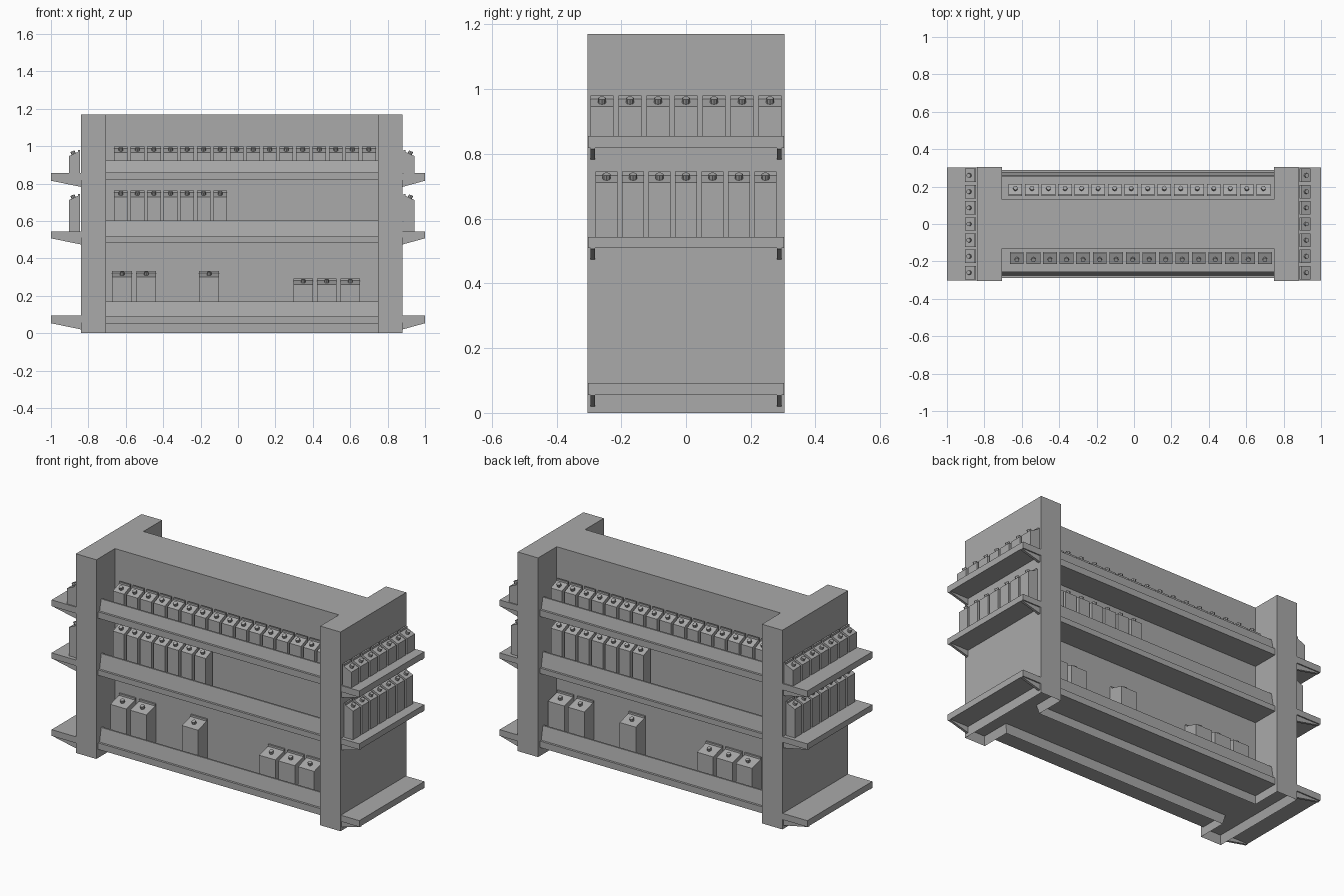
import bpy, bmesh, math
from mathutils import Matrix, Vector

if "Cube" in bpy.data.objects:
    bpy.data.objects.remove(bpy.data.objects["Cube"])

grey = bpy.data.materials.new("mid_grey")
grey.diffuse_color = (0.4, 0.4, 0.4, 1)
grey.use_nodes = True
grey.node_tree.nodes["Principled BSDF"].inputs["Base Color"].default_value = grey.diffuse_color
XL, XR, YW, YP, TOP = -0.84, 0.88, 0.132, 0.305, 1.17
CX = 0.033  # centre of the half-turn repeated on the back


def finish(name, bm):
    bmesh.ops.recalc_face_normals(bm, faces=bm.faces[:])
    me = bpy.data.meshes.new(name)
    bm.to_mesh(me)
    bm.free()
    ob = bpy.data.objects.new(name, me)
    me.materials.append(grey)
    bpy.context.collection.objects.link(ob)
    return ob


def prism(bm, pts, vec):
    """Extrude a closed 3D outline along vec."""
    f = bm.faces.new([bm.verts.new(p) for p in pts])
    r = bmesh.ops.extrude_face_region(bm, geom=[f], use_keep_orig=True)
    bmesh.ops.translate(bm, vec=vec, verts=[v for v in r["geom"] if isinstance(v, bmesh.types.BMVert)])


def profile(bm, yz, x0, x1):
    prism(bm, [(x0, y, z) for y, z in yz], (x1 - x0, 0, 0))


def carton(bm, x, z0, z1, w, front, depth, m):
    """Carton facing -y: sloped top, rear ridge and round cap; m places it."""
    part = bmesh.new()
    back, slope_lo, slope_hi = front + depth, z1 - 0.033, z1 - 0.011
    ridge = back - 0.01
    profile(part, [(front, z0), (back, z0), (back, z1), (ridge, z1), (ridge, slope_hi), (front, slope_lo)],
            x - w / 2, x + w / 2)
    normal = Vector((0, slope_lo - slope_hi, ridge - front)).normalized()
    mid = Vector((x, (front + ridge) / 2, (slope_lo + slope_hi) / 2)) + normal * 0.007
    rot = Vector((0, 0, 1)).rotation_difference(normal).to_matrix().to_4x4()
    bmesh.ops.create_cone(part, cap_ends=True, segments=8, radius1=0.012, radius2=0.012,
                          depth=0.018, matrix=Matrix.Translation(mid) @ rot)
    part.transform(m)
    me = bpy.data.meshes.new("tmp")
    part.to_mesh(me)
    part.free()
    bm.from_mesh(me)
    bpy.data.meshes.remove(me)


# Central wall with four corner posts, hollow at the foot
bm = bmesh.new()
xl, xr = -0.707, 0.748
outline = [(XL, -YP), (xl, -YP), (xl, -YW), (xr, -YW), (xr, -YP), (XR, -YP),
           (XR, YP), (xr, YP), (xr, YW), (xl, YW), (xl, YP), (XL, YP)]
prism(bm, [(x, y, 0) for x, y in outline], (0, 0, TOP))
bmesh.ops.recalc_face_normals(bm, faces=bm.faces[:])
foot = [f for f in bm.faces if f.normal.z < -0.9]
bmesh.ops.inset_region(bm, faces=foot, thickness=0.015)
bmesh.ops.translate(bm, vec=(0, 0, 0.05), verts=list({v for f in foot for v in f.verts}))
finish("rack_body", bm)

# Long shelves with raised price rails, front and back: bottom, slab top, rail top
LEVELS = [(0.82, 0.858, 0.923), (0.485, 0.517, 0.602), (0.05, 0.088, 0.168)]
half_turn = Matrix.Translation((2 * CX, 0, 0)) @ Matrix.Rotation(math.pi, 4, 'Z')
for side, s in (("front", -1), ("back", 1)):
    for i, (lo, hi, rail) in enumerate(LEVELS):
        bm = bmesh.new()
        profile(bm, [(s * 0.288, lo), (s * YW, lo), (s * YW, hi), (s * 0.25, hi),
                     (s * 0.25, rail), (s * 0.26, rail), (s * 0.275, hi), (s * 0.288, hi)], xl, xr)
        finish(f"{side}_shelf_{i}", bm)

    # Cartons on the long shelves
    m = Matrix() if s < 0 else half_turn
    bm = bmesh.new()
    for i in range(16):
        x = -0.626 + 0.0884 * i
        carton(bm, x, 0.858, 0.998, 0.073, -0.215, 0.065, m)
        if i < 7:
            carton(bm, x, 0.517, 0.762, 0.073, -0.215, 0.065, m)
    for x, top in ((-0.62, 0.333), (-0.49, 0.333), (-0.155, 0.333),
                   (0.348, 0.293), (0.474, 0.293), (0.6, 0.293)):
        carton(bm, x, 0.088, top, 0.105, -0.225, 0.09, m)
    finish(f"{side}_cartons", bm)

# End shelves on tapered brackets, with their cartons
for side, wall, tip in (("left", XL, -1.0), ("right", XR, 1.0)):
    sgn = 1 if tip > 0 else -1
    for i, (lo, hi) in enumerate(((0.818, 0.855), (0.51, 0.544), (0.056, 0.093))):
        bm = bmesh.new()
        prism(bm, [(wall, -0.302, lo), (tip, -0.302, lo), (tip, -0.302, hi), (wall, -0.302, hi)], (0, 0.604, 0))
        finish(f"{side}_end_shelf_{i}", bm)
        bm = bmesh.new()
        for y in (-0.295, 0.281):
            prism(bm, [(wall, y, lo), (tip, y, lo), (tip, y, lo - 0.003), (wall, y, lo - 0.036)], (0, 0.014, 0))
        finish(f"{side}_brackets_{i}", bm)
    # Local -y of the carton is turned to face outward from the end wall
    m = Matrix.Translation((wall, 0, 0)) @ Matrix.Rotation(sgn * math.pi / 2, 4, 'Z')
    bm = bmesh.new()
    for i in range(-3, 4):
        carton(bm, 0.0865 * i, 0.855, 0.98, 0.072, -0.063, 0.058, m)
        carton(bm, 0.0818 * i, 0.544, 0.745, 0.068, -0.063, 0.058, m)
    finish(f"{side}_end_cartons", bm)
